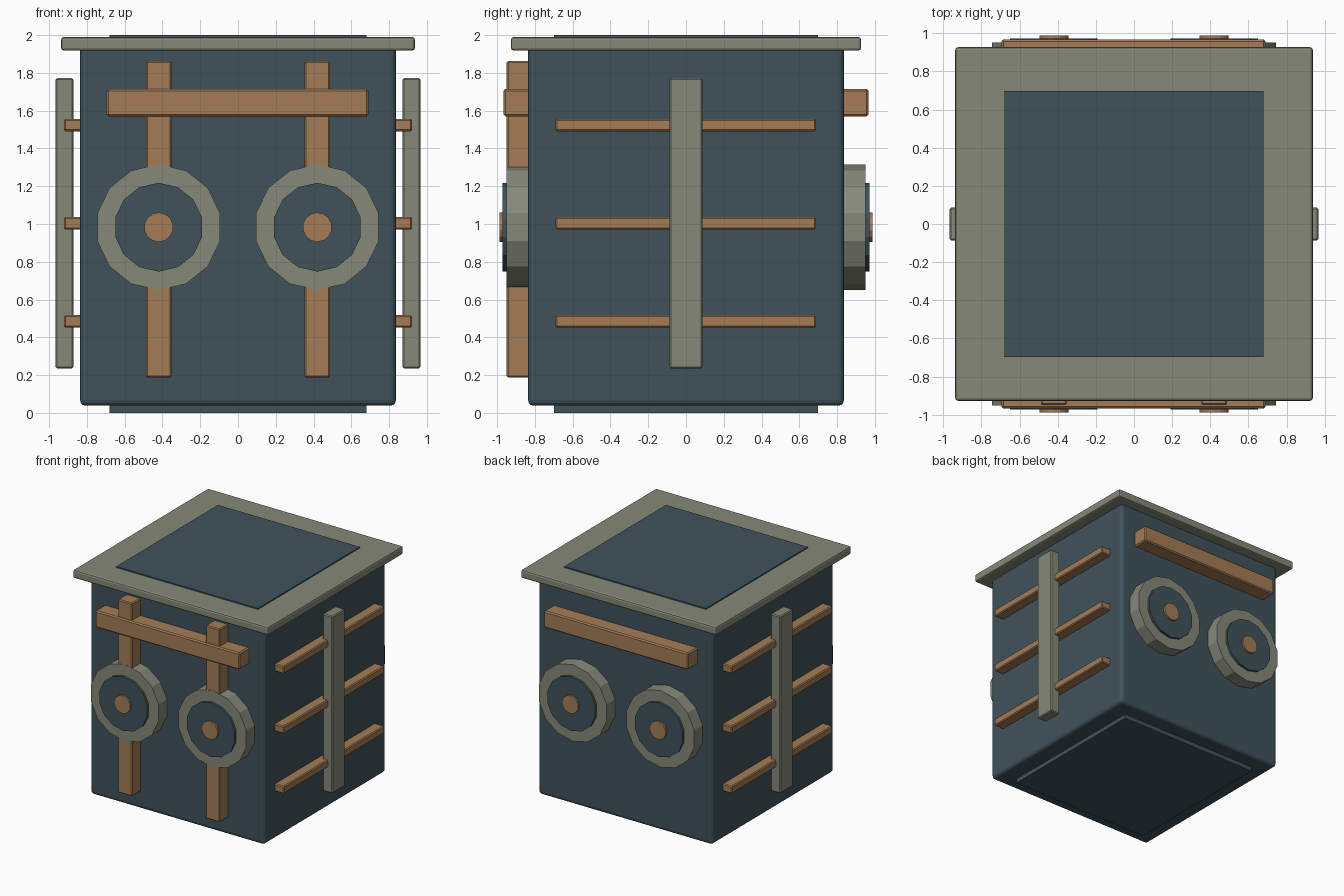
import bpy, math

if "Cube" in bpy.data.objects:
    bpy.data.objects.remove(bpy.data.objects["Cube"])


def material(name, color):
    m = bpy.data.materials.new(name)
    m.diffuse_color = (*color, 1)
    m.use_nodes = True
    m.node_tree.nodes["Principled BSDF"].inputs["Base Color"].default_value = m.diffuse_color
    return m


SLATE = material("slate_blue", (0.051, 0.084, 0.105))
STONE = material("stone_grey", (0.238, 0.250, 0.191))
WOOD = material("warm_wood", (0.371, 0.202, 0.093))


def box(name, mat, x, y, z, bevel=0.0, segments=1):
    """Box from (min, max) ranges, with optional bevelled edges."""
    center = [(a + b) / 2 for a, b in (x, y, z)]
    bpy.ops.mesh.primitive_cube_add(size=1, location=center)
    ob = bpy.context.object
    ob.name = name
    ob.scale = [b - a for a, b in (x, y, z)]
    bpy.ops.object.transform_apply(location=False, rotation=False, scale=True)
    ob.data.materials.append(mat)
    if bevel:
        mod = ob.modifiers.new("bevel", 'BEVEL')
        mod.width = bevel
        mod.segments = segments
    return ob


def disc(name, mat, x, z, radius, side, y_in, y_out):
    """Fourteen-sided disc facing along y, with a corner at the top."""
    bpy.ops.mesh.primitive_cylinder_add(
        vertices=14, radius=radius, depth=y_out - y_in,
        location=(x, side * (y_in + y_out) / 2, z),
        rotation=(math.pi / 2, 0, 0))
    ob = bpy.context.object
    ob.name = name
    ob.data.materials.append(mat)


def span(side, a, b):
    """Range mirrored to the given side."""
    return tuple(sorted((side * a, side * b)))


# Body, lid and the plates above and below
box("body", SLATE, (-0.836, 0.836), (-0.836, 0.836), (0.038, 1.95), 0.03, 3)
box("lid", STONE, (-0.937, 0.937), (-0.927, 0.927), (1.918, 1.99), 0.015, 2)
box("top_panel", SLATE, (-0.68, 0.68), (-0.698, 0.698), (1.96, 2.0))
box("bottom_panel", SLATE, (-0.68, 0.68), (-0.698, 0.698), (0.0, 0.06))

# Beams and round dials on front and back
for side, label in ((-1, "front"), (1, "back")):
    box(label + "_beam", WOOD, (-0.695, 0.69), span(side, 0.82, 0.966),
        (1.57, 1.715), 0.01)
    for x in (-0.42, 0.42):
        disc(label + "_ring", STONE, x, 0.983, 0.333, side, 0.82, 0.951)
        disc(label + "_dial", SLATE, x, 0.983, 0.235, side, 0.90, 0.972)
        disc(label + "_hub", WOOD, x, 0.983, 0.078, side, 0.92, 0.988)

# Front uprights behind the beam
for x in (-0.42, 0.42):
    box("front_post", WOOD, (x - 0.068, x + 0.068), (-0.949, -0.82),
        (0.187, 1.862), 0.008)

# Side rungs with a central upright
for side, label in ((-1, "left"), (1, "right")):
    box(label + "_upright", STONE, span(side, 0.872, 0.966), (-0.087, 0.087),
        (0.235, 1.772), 0.008)
    for z in (0.484, 1.004, 1.524):
        box(label + "_rung", WOOD, span(side, 0.82, 0.922), (-0.69, 0.688),
            (z - 0.033, z + 0.033), 0.008)
